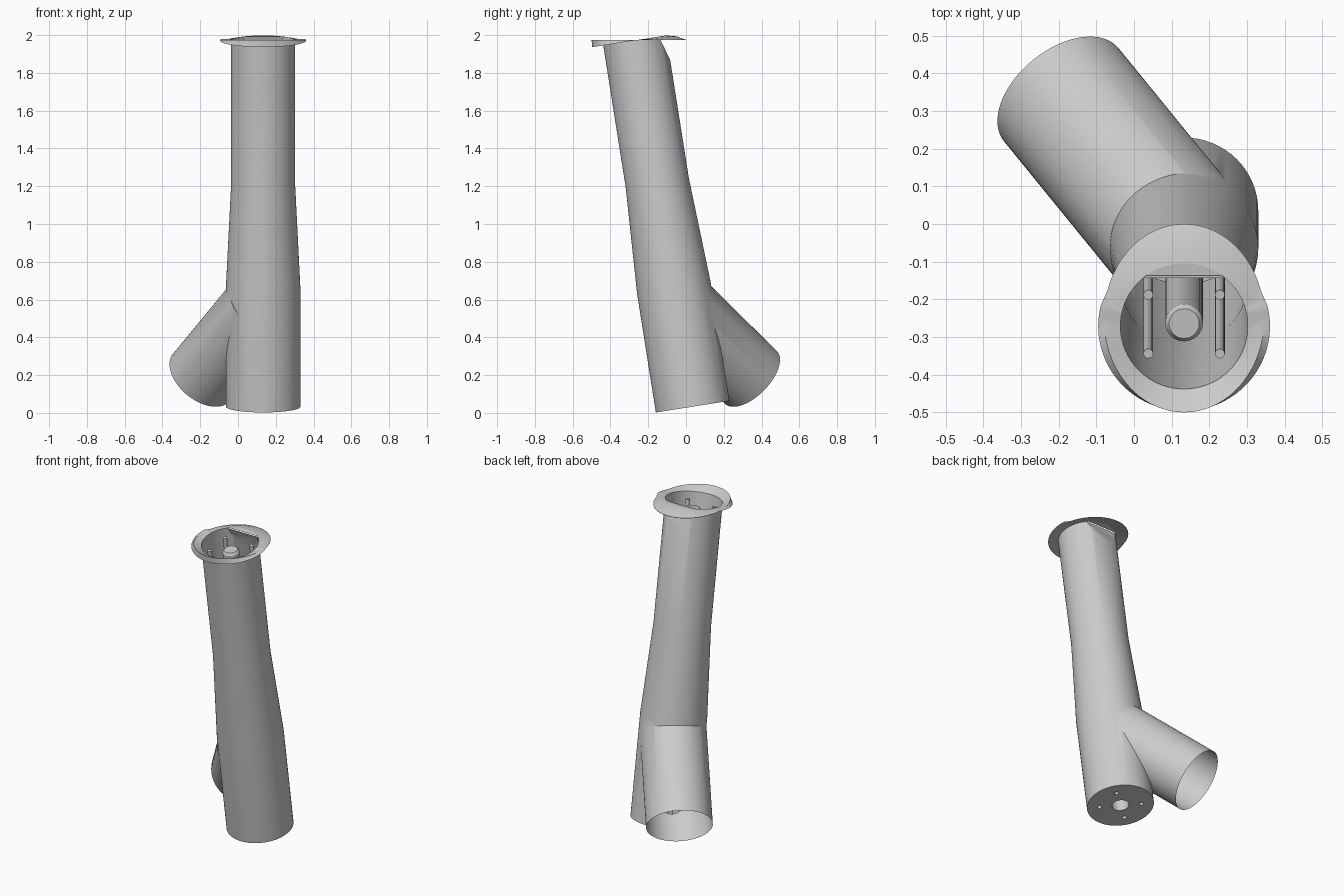
import bpy, bmesh, math
from mathutils import Vector

if "Cube" in bpy.data.objects:
    bpy.data.objects.remove(bpy.data.objects["Cube"], do_unlink=True)

SIDES = 64
grey = bpy.data.materials.new("plain grey")
grey.use_nodes = True
grey.diffuse_color = (0.6, 0.6, 0.6, 1)
grey.node_tree.nodes["Principled BSDF"].inputs["Base Color"].default_value = (0.6, 0.6, 0.6, 1)

# Leaning main axis and the side branch axis
base = Vector((0.133, 0.035, 0.033))
lean = Vector((0, -0.156, 0.988)).normalized()
LENGTH = 1.963
top = base + lean * LENGTH
branch_end = Vector((-0.193, 0.343, 0.188))
branch_dir = Vector((-0.501, 0.615, -0.609)).normalized()


def make_object(name, bm):
    bmesh.ops.recalc_face_normals(bm, faces=bm.faces)
    mesh = bpy.data.meshes.new(name)
    bm.to_mesh(mesh)
    bm.free()
    mesh.materials.append(grey)
    obj = bpy.data.objects.new(name, mesh)
    bpy.context.collection.objects.link(obj)
    return obj


def bridge(bm, a, b):
    n = len(a)
    for i in range(n):
        j = (i + 1) % n
        bm.faces.new((a[i], a[j], b[j], b[i]))


def solid(name, origin, direction, profile, sides=SIDES):
    """Closed round solid from (distance, radius) steps along an axis."""
    bm = bmesh.new()
    turn = direction.to_track_quat('Z', 'Y')
    rings = []
    for dist, rad in profile:
        ring = []
        for i in range(sides):
            a = math.tau * i / sides
            p = Vector((rad * math.cos(a), rad * math.sin(a), dist))
            ring.append(bm.verts.new(origin + turn @ p))
        rings.append(ring)
    for a, b in zip(rings, rings[1:]):
        bridge(bm, a, b)
    bm.faces.new(rings[0])
    bm.faces.new(rings[-1])
    return make_object(name, bm)


def combine(target, other, operation):
    mod = target.modifiers.new("cut", 'BOOLEAN')
    mod.operation, mod.solver, mod.object = operation, 'EXACT', other
    bpy.context.view_layer.objects.active = target
    bpy.ops.object.modifier_apply(modifier=mod.name)
    bpy.data.objects.remove(other, do_unlink=True)


def smooth(obj):
    bpy.ops.object.select_all(action='DESELECT')
    obj.select_set(True)
    bpy.context.view_layer.objects.active = obj
    bpy.ops.object.shade_smooth_by_angle(angle=math.radians(30))


# Main tube, tapering in the middle, joined with the branch
tube = solid("branched_tube", base, lean,
             [(0, 0.197), (0.64, 0.197), (1.2, 0.169), (LENGTH, 0.169)])
branch = solid("branch", branch_end, -branch_dir, [(0, 0.196), (0.63, 0.196)])
combine(tube, branch, 'UNION')

# Slanted flat at the back of the upper end
flat_normal = Vector((0, 0.903, 0.43)).normalized()
bm = bmesh.new()
bmesh.ops.create_cube(bm, size=0.6)
bmesh.ops.rotate(bm, verts=bm.verts, matrix=flat_normal.to_track_quat('Z', 'Y').to_matrix())
bmesh.ops.translate(bm, verts=bm.verts, vec=Vector((0.133, -0.08, 1.86)) + flat_normal * 0.3)
combine(tube, make_object("flat_cutter", bm), 'DIFFERENCE')

# Inner channels, open at the bottom and closed near the top
combine(tube, solid("core", base, lean,
                    [(-0.05, 0.05), (1.905, 0.05), (1.92, 0.04)], 32), 'DIFFERENCE')
for dx in (-0.095, 0.095):
    for dy in (-0.078, 0.078):
        start = base + Vector((dx, dy, dy * 0.158))
        combine(tube, solid("channel", start, lean,
                            [(-0.05, 0.013), (1.93, 0.013)], 16), 'DIFFERENCE')

# Open the upper end and the branch end to leave a thin shell
bm = bmesh.new()
bm.from_mesh(tube.data)
caps = []
for f in bm.faces:
    c = f.calc_center_median()
    if (c - top).dot(lean) > -0.001 or (c - branch_end).dot(branch_dir) > -0.001:
        caps.append(f)
bmesh.ops.delete(bm, geom=caps, context='FACES')
bm.to_mesh(tube.data)
bm.free()
smooth(tube)

# Flange: tilted underside, level outer rim, inner lip meeting the flat
bm = bmesh.new()
rings = [[] for _ in range(5)]
RIM_Z = 1.975
for i in range(SIDES * 2):
    a = math.tau * i / (SIDES * 2)
    c, s = math.cos(a), math.sin(a)

    def tilted(radius, limit=9):
        y = min(top.y + radius * lean.z * s, limit)
        return Vector((top.x + radius * c, y, top.z + 0.158 * (y - top.y)))

    lip = tilted(0.169)
    outer = Vector((top.x + 0.213 * c, -0.25 + 0.25 * s, RIM_Z))
    middle = (lip + outer) / 2 + Vector((0, 0, 0.007 * max(0, s)))
    under = tilted(0.228)
    if under.z > RIM_Z + 0.006:
        under = outer - Vector((0, 0, 0.002))
    for ring, p in zip(rings, (tilted(0.169, -0.137), lip, middle, outer, under)):
        ring.append(bm.verts.new(p))
for a, b in zip(rings, rings[1:]):
    bridge(bm, a, b)
bridge(bm, rings[-1], rings[1])
bmesh.ops.dissolve_degenerate(bm, dist=0.00001, edges=bm.edges)
smooth(make_object("flange", bm))
